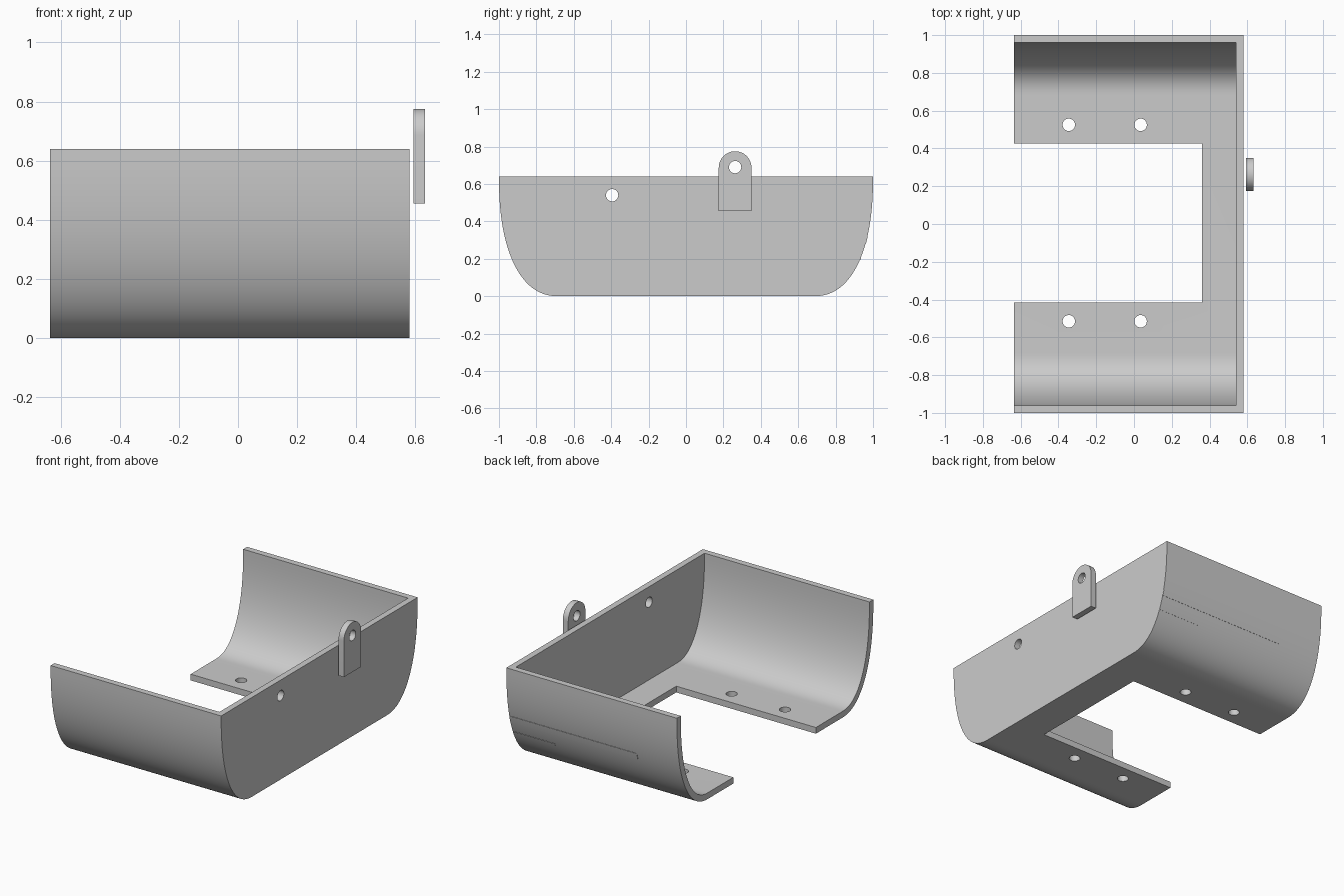
import bpy, bmesh, math
from mathutils import Vector

if "Cube" in bpy.data.objects:
    bpy.data.objects.remove(bpy.data.objects["Cube"])

grey = bpy.data.materials.new("plain grey")
grey.use_nodes = True
colour = (0.6, 0.6, 0.6, 1)
grey.diffuse_color = colour
grey.node_tree.nodes["Principled BSDF"].inputs["Base Color"].default_value = colour

HEIGHT, WALL = 0.64, 0.04
BACK, FACE = -0.635, 0.58        # open end and end wall
RX, POWER = 0.32, 2.3            # rounded side: width and fullness
HOLE = 0.033


def side_point(t, offset=0.0):
    """Point (y, z) on the rounded side, t from 0 (rim) to 1 (floor)."""
    c = max(math.cos(t * math.pi / 2), 0) ** (2 / POWER)
    s = math.sin(t * math.pi / 2) ** (2 / POWER)
    normal = Vector((c ** (POWER - 1) / RX, -s ** (POWER - 1) / HEIGHT)).normalized()
    return Vector((1 - RX + RX * c, HEIGHT - HEIGHT * s)) + normal * offset


def t_at(z):
    s = (HEIGHT - z) / HEIGHT
    return math.asin(s ** (POWER / 2)) * 2 / math.pi


def prism(name, outline, x0, x1):
    """Extrude a (y, z) outline along x."""
    bm = bmesh.new()
    face = bm.faces.new([bm.verts.new((x0, y, z)) for y, z in outline])
    ext = bmesh.ops.extrude_face_region(bm, geom=[face])
    moved = [v for v in ext["geom"] if isinstance(v, bmesh.types.BMVert)]
    bmesh.ops.translate(bm, verts=moved, vec=(x1 - x0, 0, 0))
    bmesh.ops.recalc_face_normals(bm, faces=bm.faces)
    mesh = bpy.data.meshes.new(name)
    bm.to_mesh(mesh)
    bm.free()
    mesh.materials.append(grey)
    obj = bpy.data.objects.new(name, mesh)
    bpy.context.collection.objects.link(obj)
    return obj


def drill(location, along_x=False):
    bpy.ops.mesh.primitive_cylinder_add(vertices=32, radius=HOLE, depth=0.2, location=location,
                                        rotation=(0, math.pi / 2 if along_x else 0, 0))
    return bpy.context.object


def cut(obj, cutters):
    bpy.context.view_layer.objects.active = obj
    for cutter in cutters:
        cutter.hide_render = True
        mod = obj.modifiers.new("cut", "BOOLEAN")
        mod.operation, mod.solver, mod.object = "DIFFERENCE", "EXACT", cutter
        bpy.ops.object.modifier_apply(modifier=mod.name)
        bpy.data.objects.remove(cutter)


def smooth(obj):
    bpy.ops.object.select_all(action="DESELECT")
    obj.select_set(True)
    bpy.context.view_layer.objects.active = obj
    bpy.ops.object.shade_smooth_by_angle(angle=math.radians(30))


def trough(offset, lift=0.0):
    """Full cross-section from one rim to the other."""
    half = [side_point((i / 40), offset) for i in range(41)]
    if lift:
        half.insert(0, half[0] + Vector((0, lift)))
    return half + [(-p[0], p[1]) for p in reversed(half)]


# Tray shell: open at the back end and at the top, with a floor opening
shell = prism("tray_shell", trough(0), BACK, FACE)
inside = prism("inside_cutter", trough(-WALL, 0.1), BACK - 0.1, FACE - WALL)
opening = prism("opening_cutter", [(-0.415, -0.1), (0.425, -0.1), (0.425, 0.2), (-0.415, 0.2)],
                BACK - 0.1, 0.36)
floor_holes = [drill((x, y, 0)) for x in (-0.345, 0.035) for y in (-0.515, 0.525)]
wall_hole = drill((FACE, -0.395, 0.54), True)
cut(shell, [inside, opening, wall_hole] + floor_holes)
smooth(shell)

# Hanging lug beside the end wall
LUG_Y, LUG_Z, LUG_R = 0.2625, 0.6875, 0.0875
outline = [(LUG_Y - LUG_R, 0.455), (LUG_Y + LUG_R, 0.455)]
outline += [(LUG_Y + LUG_R * math.cos(a), LUG_Z + LUG_R * math.sin(a))
            for a in (math.pi * i / 24 for i in range(25))]
lug = prism("hanging_lug", outline, 0.594, 0.632)
cut(lug, [drill((0.61, LUG_Y, 0.69), True)])
smooth(lug)

# Thin raised strips on the outside of the rear rounded side
for name, low, high, x0 in (("long_strip", 0.28, 0.32, -0.33), ("short_strip", 0.195, 0.207, 0.28)):
    steps = [t_at(low) + (t_at(high) - t_at(low)) * i / 4 for i in range(5)]
    section = [side_point(t, 0.002) for t in steps] + [side_point(t, -0.005) for t in reversed(steps)]
    smooth(prism(name, section, x0, FACE - 0.001))
